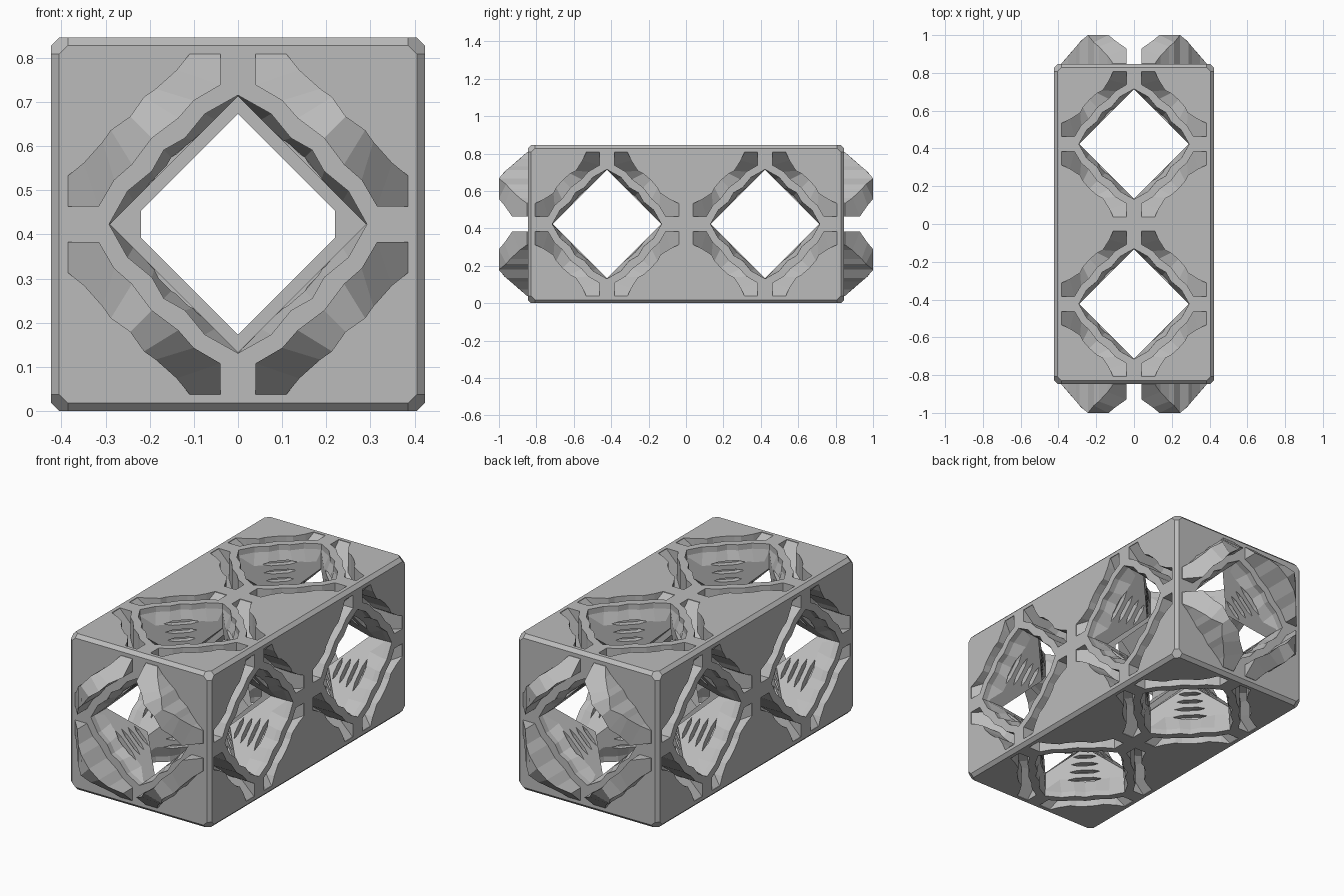
import bpy, bmesh
from itertools import permutations, product
from mathutils import Vector

if "Cube" in bpy.data.objects:
    bpy.data.objects.remove(bpy.data.objects["Cube"], do_unlink=True)

HALF = 0.423          # half the width of one cell
D = 0.29              # half diagonal of the diamond tunnels
RISE = 0.155          # height of the ridges
X, Y, Z = Vector((1, 0, 0)), Vector((0, 1, 0)), Vector((0, 0, 1))
CELLS = [Vector((0, s * HALF, HALF)) for s in (-1, 1)]
QUADS = list(product((-1, 1), repeat=2))

grey = bpy.data.materials.new("Plain grey")
grey.use_nodes = True
grey.diffuse_color = (0.5, 0.5, 0.5, 1)
grey.node_tree.nodes["Principled BSDF"].inputs["Base Color"].default_value = (0.5, 0.5, 0.5, 1)


def make(name, bm):
    bmesh.ops.recalc_face_normals(bm, faces=bm.faces[:])
    mesh = bpy.data.meshes.new(name)
    bm.to_mesh(mesh)
    bm.free()
    mesh.materials.append(grey)
    obj = bpy.data.objects.new(name, mesh)
    bpy.context.collection.objects.link(obj)
    return obj


def loft(bm, rings):
    """Closed solid through rings of equal length."""
    rows = [[bm.verts.new(p) for p in ring] for ring in rings]
    n = len(rows[0])
    for a, b in zip(rows, rows[1:]):
        for i in range(n):
            j = (i + 1) % n
            bm.faces.new((a[i], a[j], b[j], b[i]))
    bm.faces.new(rows[0])
    bm.faces.new(rows[-1])


def cut(target, bm):
    cutter = make("cutter", bm)
    cutter.hide_render = True
    mod = target.modifiers.new("cut", "BOOLEAN")
    mod.operation, mod.solver, mod.use_self = "DIFFERENCE", "EXACT", True
    mod.object = cutter
    bpy.context.view_layer.objects.active = target
    bpy.ops.object.modifier_apply(modifier=mod.name)
    bpy.data.objects.remove(cutter, do_unlink=True)


def diamond(d, clip=0):
    if clip:
        return [(0, d), (clip, d - clip), (clip, clip - d), (0, -d), (-clip, clip - d), (-clip, d - clip)]
    return [(0, d), (d, 0), (0, -d), (-d, 0)]


def place(c, a, b, n, points, depth):
    return [c + a * u + b * v + n * depth for u, v in points]


def frame(n):
    """Two axes spanning the face with normal n."""
    if abs(n.x):
        return Y, Z
    return (X, Z) if abs(n.y) else (X, Y)


side_faces = [(c, n) for c in CELLS for n in (X, -X, Z, -Z)]
end_faces = [(CELLS[0], -Y), (CELLS[1], Y)]


# Wavy rib strip: matching inner and outer points on half a quadrant
def strip(bulge):
    half = [((0.04, 0.385), (0.11, 0.385)), ((0.04, 0.315), (0.13, 0.34)),
            ((0.10, 0.28), (0.165, 0.285)), ((0.135, 0.24), (0.195, 0.27))]
    half = [(i, (o[0] + bulge * k, o[1] + bulge * k)) for (i, o), k in zip(half, (0, 0.5, 1.2, 1))]
    mid = [((0.195, 0.195), (0.235 + bulge / 2, 0.235 + bulge / 2))]
    return half + mid + [(i[::-1], o[::-1]) for i, o in reversed(half)]


def ribs(bm, c, n, direction, rise, bulge):
    a, b = frame(n)
    for su, sv in QUADS:
        rings = []
        for pair in strip(bulge):
            base, top = [], []
            for u, v in pair:
                h = rise * min(1, max(0.02, (0.385 - max(u, v)) / 0.13))
                p = c + a * u * su + b * v * sv + n * HALF
                base.append(p - n * direction * 0.01)
                top.append(p + n * direction * h)
            rings.append([base[0], base[1], top[1], top[0]])
        loft(bm, rings)


# Chamfered block with cut corners
bm = bmesh.new()
for sx, sy, sz in product((-1, 1), repeat=3):
    for i, j, k in permutations((0, 0.018, 0.038)):
        bm.verts.new((sx * (HALF - i), sy * (2 * HALF - j), HALF + sz * (HALF - k)))
bmesh.ops.convex_hull(bm, input=bm.verts[:])
bmesh.ops.dissolve_limit(bm, angle_limit=0.01, verts=bm.verts[:], edges=bm.edges[:])
block = make("lattice_block", bm)

# Diamond tunnels across each cell
for n in (X, Z):
    a, b = frame(n)
    bm = bmesh.new()
    for c in CELLS:
        loft(bm, [place(c, a, b, n, diamond(D), t) for t in (-0.6, 0.6)])
    cut(block, bm)

# Lengthwise tunnel, narrower through the middle wall
bm = bmesh.new()
for c, n in end_faces:
    loft(bm, [place(c, X, Z, n, diamond(D), t) for t in (-0.31, 0.6)])
cut(block, bm)
bm = bmesh.new()
loft(bm, [place(HALF * Z, X, Z, Y, diamond(0.25, 0.22), t) for t in (-0.3, 0.3)])
cut(block, bm)

# Scalloped flare at each tunnel mouth
scallop = [(0, 0.292), (0.075, 0.25), (0.12, 0.195), (0.168, 0.168), (0.195, 0.12), (0.25, 0.075)]
outer, inner = [], []
for q in range(4):
    for i, (u, v) in enumerate(scallop):
        t = i / len(scallop) * 0.28
        w = (t, 0.28 - t)
        for _ in range(q):
            u, v = v, -u
            w = (w[1], -w[0])
        outer.append((u, v))
        inner.append(w)
bm = bmesh.new()
for c, n in side_faces + end_faces:
    a, b = frame(n)
    loft(bm, [place(c, a, b, n, outer, HALF + 0.01), place(c, a, b, n, outer, HALF - 0.03),
              place(c, a, b, n, inner, HALF - 0.11)])
cut(block, bm)

# Wavy sockets on the long sides
bm = bmesh.new()
for c, n in side_faces:
    ribs(bm, c, n, -1, 0.14, 0)
cut(block, bm)

# Rows of lens-shaped slits in the tunnel walls
for axis in (X, Y, Z):
    bm = bmesh.new()
    for c, n in side_faces + end_faces:
        if not abs(n.dot(axis)):
            continue
        a, b = frame(n)
        for su, sv in QUADS:
            out = (a * su + b * sv).normalized()
            along = (a * su - b * sv).normalized()
            for row in range(4):
                mid = c + out * D / 2 ** 0.5 + n * (0.2 + 0.045 * row)
                w = 0.06 + 0.01 * row
                lens = [(-w, 0), (-w / 2, 0.01), (w / 2, 0.01), (w, 0), (w / 2, -0.01), (-w / 2, -0.01)]
                loft(bm, [place(mid, along, n, out, lens, t) for t in (-0.03, 0.03)])
    cut(block, bm)

# Raised locking ridges on both ends
for name, (c, n) in zip(("front_ridges", "back_ridges"), end_faces):
    bm = bmesh.new()
    ribs(bm, c, n, 1, RISE, 0.018)
    make(name, bm)
